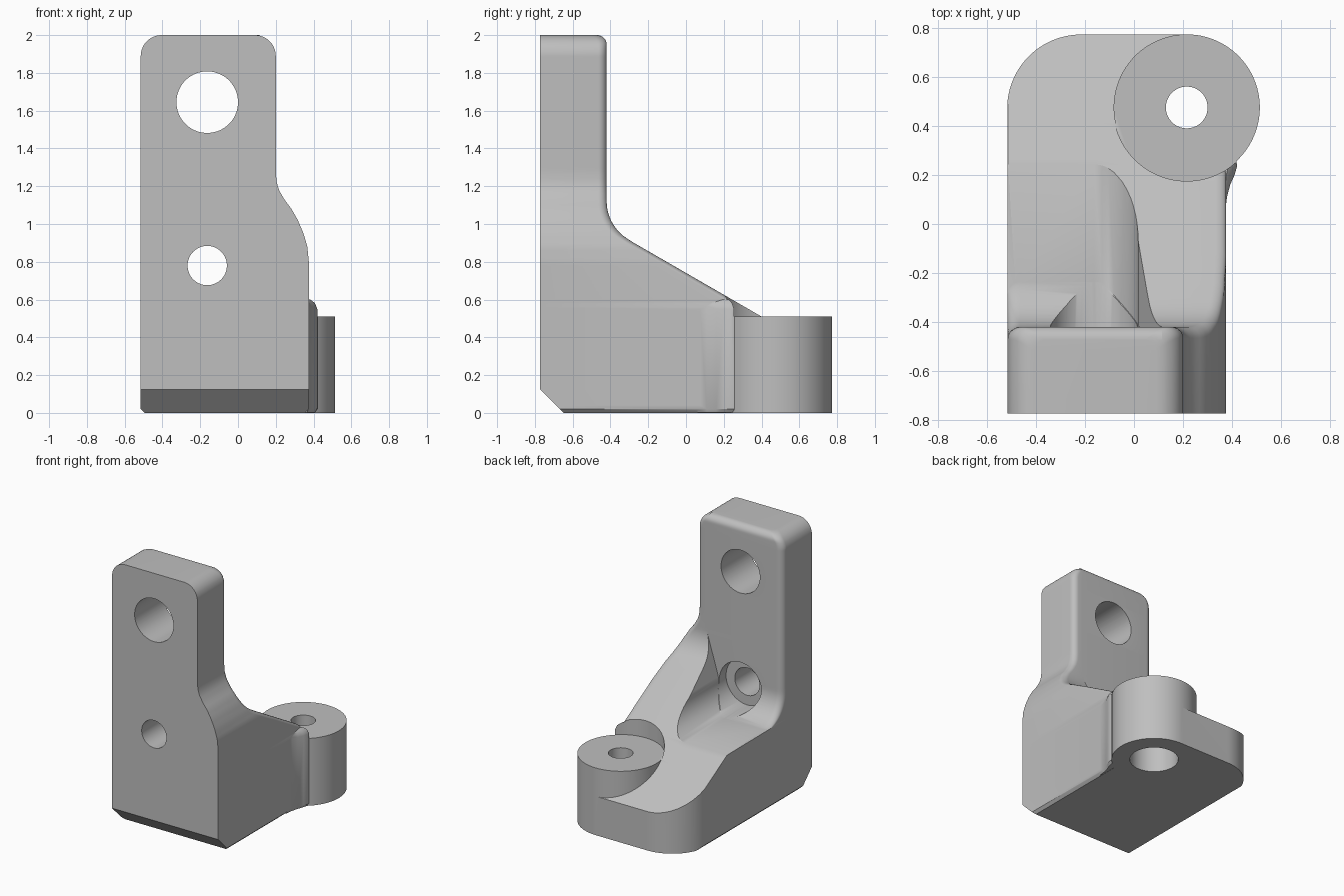
import bpy, bmesh
from math import sqrt, sin, cos, pi

cube = bpy.data.objects.get("Cube")
if cube:
    bpy.data.objects.remove(cube, do_unlink=True)

grey = bpy.data.materials.new("plain_grey")
grey.use_nodes = True
grey.diffuse_color = (0.52, 0.52, 0.52, 1)
grey.node_tree.nodes["Principled BSDF"].inputs["Base Color"].default_value = grey.diffuse_color

HOLE_X, LOW_Z, HIGH_Z = -0.163, 0.78, 1.645
BOSS = (0.215, 0.475)
BOSS_R, BOSS_TOP = 0.298, 0.51


def loft(name, rows):
    """Skin equal-length rings of points and cap both ends."""
    bm = bmesh.new()
    rings = [[bm.verts.new(p) for p in row] for row in rows]
    n = len(rings[0])
    for a, b in zip(rings, rings[1:]):
        for i in range(n):
            j = (i + 1) % n
            bm.faces.new((a[i], a[j], b[j], b[i]))
    bm.faces.new(rings[0])
    bm.faces.new(rings[-1])
    bmesh.ops.remove_doubles(bm, verts=bm.verts, dist=1e-5)
    bmesh.ops.recalc_face_normals(bm, faces=bm.faces)
    mesh = bpy.data.meshes.new(name)
    bm.to_mesh(mesh)
    bm.free()
    mesh.materials.append(grey)
    obj = bpy.data.objects.new(name, mesh)
    bpy.context.collection.objects.link(obj)
    return obj


def prism(name, outline, low, high):
    return loft(name, [[(x, y, z) for x, y in outline] for z in (low, high)])


def arc(cx, cy, r, start, end, steps):
    return [(cx + r * cos(start + (end - start) * i / steps),
             cy + r * sin(start + (end - start) * i / steps)) for i in range(steps + 1)]


def disc(cx, cy, r):
    return arc(cx, cy, r, 0, 2 * pi, 96)[:-1]


def y_hole(name, z, r, y0, y1):
    return loft(name, [[(x, y, h) for x, h in disc(HOLE_X, z, r)] for y in (y0, y1)])


def combine(target, tool, operation):
    mod = target.modifiers.new(operation.lower(), "BOOLEAN")
    mod.operation, mod.object, mod.solver = operation, tool, "EXACT"
    bpy.context.view_layer.objects.active = target
    bpy.ops.object.modifier_apply(modifier=mod.name)
    bpy.data.objects.remove(tool, do_unlink=True)


def rounding(r, start, z):
    """Inset of a quarter round of radius r beginning at a height."""
    h = max(0, z - start)
    return r - sqrt(max(0, r * r - h * h))


def right_edge(z):
    # Wide foot flowing in an S-curve to the narrow upright
    table = [(0, 0.375), (0.8, 0.375), (0.88, 0.367), (0.95, 0.347), (1.02, 0.317),
             (1.08, 0.283), (1.13, 0.245), (1.18, 0.217), (1.22, 0.205), (1.27, 0.2), (2.1, 0.2)]
    for (z0, x0), (z1, x1) in zip(table, table[1:]):
        if z <= z1:
            return x0 + (x1 - x0) * (z - z0) / (z1 - z0)


def slope(z):
    return min(0.78, 0.4 - (z - 0.51) * sqrt(3))


def web_back(z):
    # Sloped web blending into the upright
    if z < 0.917:
        return slope(z)
    h = max(0, 1.12 - z)
    return -0.186 - sqrt(0.234 ** 2 - h * h)


def ledge_back(z):
    # Flat ledge beside the web, with a fillet up to the upright
    if z <= 0.6:
        return slope(z)
    h = max(0, 0.82 - z)
    return -0.2 - sqrt(max(0, 0.22 ** 2 - h * h))


def web_left(z):
    # Web side follows the bolt clearance, then leans outward
    if z <= 0.6:
        return HOLE_X
    if z < LOW_Z:
        return HOLE_X + sqrt(0.18 ** 2 - (LOW_Z - z) ** 2)
    return min(0.017 + 0.3 * (z - LOW_Z), 0.115)


def section(z):
    side = rounding(0.11, 1.89, z) + max(0, 0.02 - z)
    drop = rounding(0.05, 1.95, z)
    xl, xr = -0.515 + side, right_edge(z) - side
    front = -0.773 + max(0, 0.125 - z)
    web, ledge = web_back(z) - drop, ledge_back(z) - drop
    rr, rl = 0.045, 0.05 if z > 0.6 else 0.002
    pts = [(xl, front), (xr, front)]
    pts += arc(xr - rr, web - rr, rr, 0, pi / 2, 8)
    pts += [(web_left(z), web), (web_left(z), ledge)]
    pts += arc(xl + rl, ledge - rl, rl, pi / 2, pi, 8)
    return [(x, y, z) for x, y in pts]


# Upright, web and foot as one loft
heights = {i * 0.02 for i in range(101)}
heights |= {0.125, 0.291, 0.6, 0.603, 0.606, 0.61, 0.917, 1.89, 1.95, 1.97, 1.99, 1.995, 1.999}
body = loft("bracket_body", [section(z) for z in sorted(heights)])

# Plan outline of the foot with its rounded corner
plan = [(-0.6, -0.9), (0.5, -0.9), (0.5, 0.24), (0.4, 0.25), BOSS, (BOSS[0], 0.7725)]
plan += arc(-0.215, 0.4705, 0.302, pi / 2, pi, 24) + [(-0.6, 0.3)]
combine(body, prism("plan_cutter", plan, -0.1, 2.2), "INTERSECT")

# Flare between the side wall and the boss
flare = [(0.3, 0.06), (0.373, 0.06), (0.379, 0.11), (0.392, 0.16), (0.41, 0.2),
         (0.42, 0.235), (0.418, 0.256), (0.3, 0.3)]
flare_rows = [[(x - max(0, x - 0.3) * k, y, z) for x, y in flare]
              for z, k in ((0.001, 0.12), (0.02, 0), (0.55, 0), (0.58, 0.1), (0.6, 0.3))]
combine(body, loft("flare", flare_rows), "UNION")

# Boss, with clearance above it
combine(body, prism("boss", disc(*BOSS, BOSS_R), 0, BOSS_TOP + 0.02), "UNION")
combine(body, prism("boss_clearance", disc(*BOSS, BOSS_R + 0.002), BOSS_TOP, 1.3), "DIFFERENCE")

# Boss hole with a wider recess below
combine(body, prism("boss_hole", disc(*BOSS, 0.085), -0.1, 0.7), "DIFFERENCE")
combine(body, prism("boss_recess", disc(*BOSS, 0.17), -0.1, 0.3), "DIFFERENCE")

# Holes through the upright
combine(body, y_hole("upper_hole", HIGH_Z, 0.163, -1, 0), "DIFFERENCE")
combine(body, y_hole("lower_hole", LOW_Z, 0.104, -1, -0.3), "DIFFERENCE")
combine(body, y_hole("bolt_clearance", LOW_Z, 0.177, -0.5, 0.4), "DIFFERENCE")

bpy.ops.object.select_all(action="DESELECT")
body.select_set(True)
bpy.context.view_layer.objects.active = body
bpy.ops.object.shade_smooth_by_angle(angle=pi / 6)
